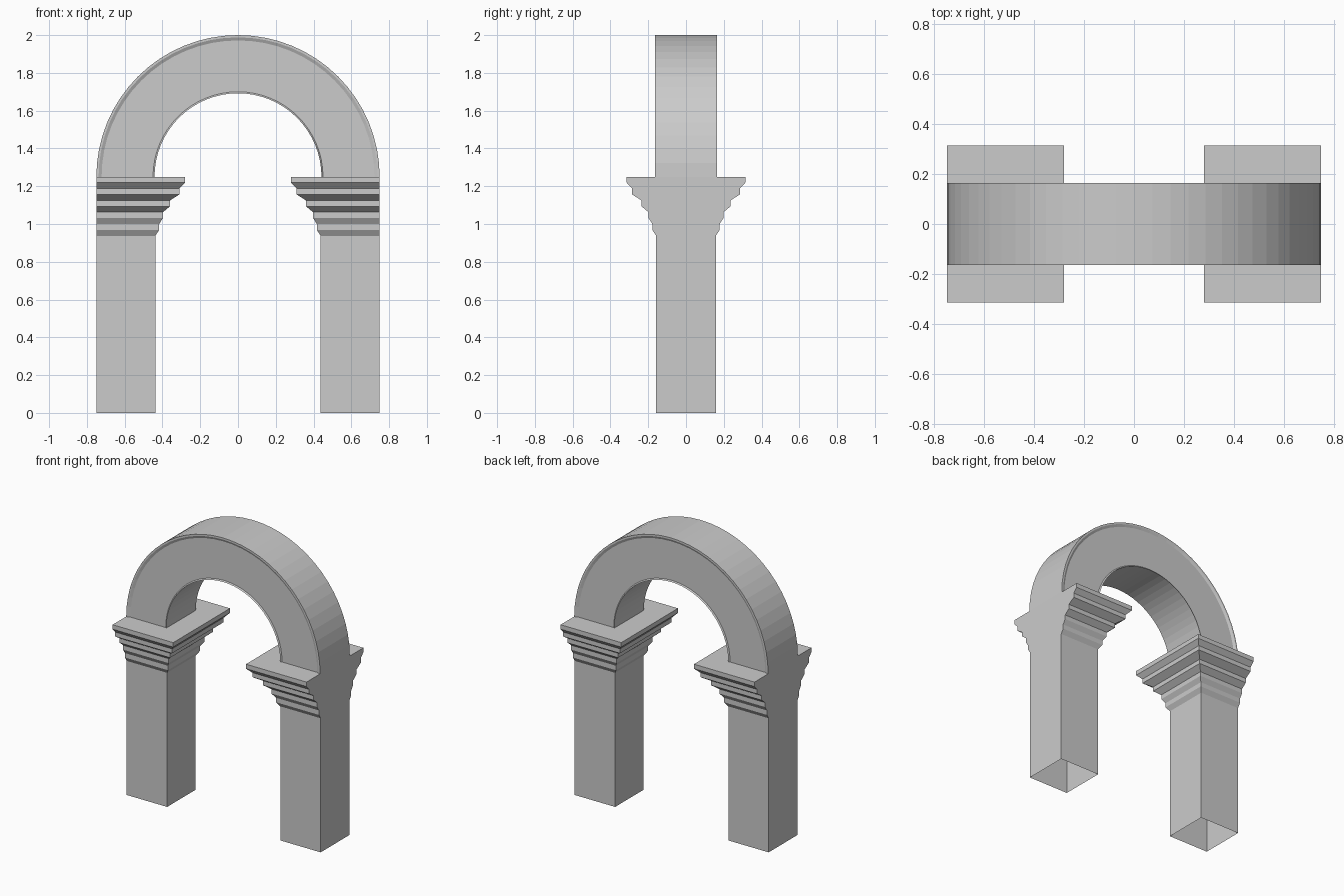
import bpy, bmesh, math

if "Cube" in bpy.data.objects:
    bpy.data.objects.remove(bpy.data.objects["Cube"])


def make_object(name, bm):
    bmesh.ops.recalc_face_normals(bm, faces=bm.faces[:])
    mesh = bpy.data.meshes.new(name)
    bm.to_mesh(mesh)
    bm.free()
    obj = bpy.data.objects.new(name, mesh)
    bpy.context.collection.objects.link(obj)
    return obj


def bridge(bm, a, b, closed=True):
    n = len(a)
    for i in range(n if closed else n - 1):
        j = (i + 1) % n
        bm.faces.new((a[i], a[j], b[j], b[i]))


OUTER, INNER, HALF, SPRING = 0.75, 0.4375, 0.158, 1.25

# Pillars: shaft and stepped capital, flush on the outer side, open at the base
step = 0.03125
offsets = [0, 0.02, 0.02, 0.04, 0.04, 0.078, 0.078, 0.127, 0.127, 0.156, 0.156]
profile = [(0, 0)] + [(o, 0.9375 + i * step) for i, o in enumerate(offsets)]
bm = bmesh.new()
rings = []
for o, z in profile:
    xi, y = INNER - o, HALF + o
    rings.append([bm.verts.new((px, py, z)) for px, py in
                  ((xi, -y), (OUTER, -y), (OUTER, y), (xi, y))])
for a, b in zip(rings, rings[1:]):
    bridge(bm, a, b)
bm.faces.new(rings[-1])
pillars = make_object("pillars", bm)
mirror = pillars.modifiers.new("mirror", 'MIRROR')
mirror.use_axis[0] = True
mirror.use_mirror_merge = False

# Arch: half ring whose front and back faces sit slightly inside thin rims
rim, face = 0.164, 0.156
half_section = [(OUTER, rim), (0.738, rim), (0.722, face), (0.45, face), (0.442, rim)]
section = half_section + [(r, -y) for r, y in reversed(half_section)]
segments = 32
bm = bmesh.new()
slices = []
for i in range(segments + 1):
    t = math.pi * i / segments
    slices.append([bm.verts.new((r * math.cos(t), y, SPRING + r * math.sin(t)))
                   for r, y in section])
for a, b in zip(slices, slices[1:]):
    bridge(bm, a, b)
make_object("arch", bm)
